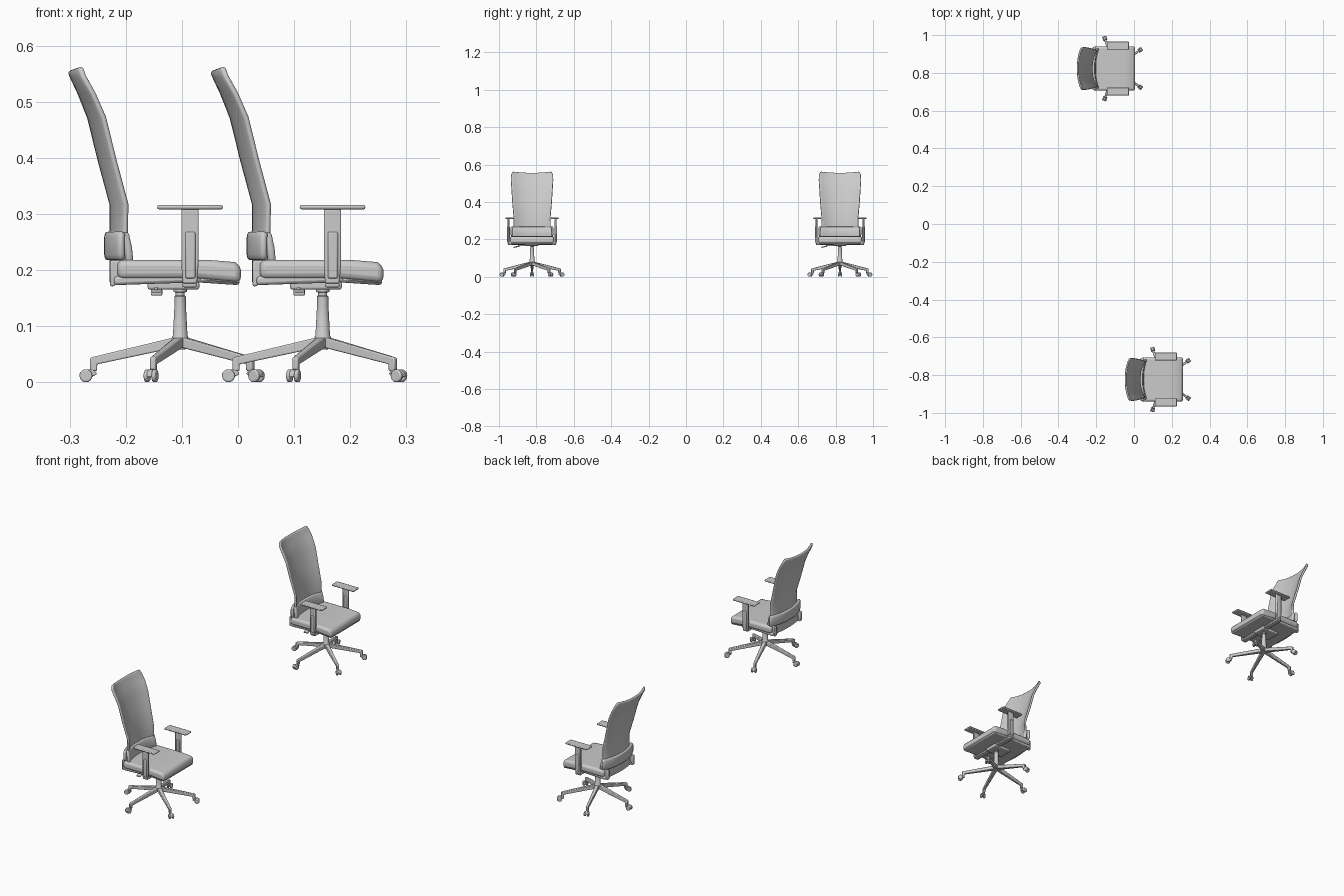
import bpy, bmesh, math
from mathutils import Vector, Matrix

if "Cube" in bpy.data.objects:
    bpy.data.objects.remove(bpy.data.objects["Cube"])

grey = bpy.data.materials.new("plain grey")
grey.use_nodes = True
grey.diffuse_color = (0.6, 0.6, 0.6, 1)
grey.node_tree.nodes["Principled BSDF"].inputs["Base Color"].default_value = (0.6, 0.6, 0.6, 1)

CENTRES = [(-0.103, 0.823), (0.151, -0.823)]
parts = []


def finish(name, bm, bevel=0, segments=2, solid=0):
    """Turn a bmesh into a smooth-shaded chair part."""
    bmesh.ops.recalc_face_normals(bm, faces=bm.faces)
    me = bpy.data.meshes.new(name)
    bm.to_mesh(me)
    bm.free()
    me.materials.append(grey)
    ob = bpy.data.objects.new(name, me)
    bpy.context.collection.objects.link(ob)
    if solid:
        m = ob.modifiers.new("thickness", 'SOLIDIFY')
        m.thickness, m.offset = solid, 0
    if bevel:
        m = ob.modifiers.new("round", 'BEVEL')
        m.width, m.segments = bevel, segments
        m.limit_method, m.angle_limit = 'ANGLE', math.radians(40)
    bpy.ops.object.select_all(action='DESELECT')
    ob.select_set(True)
    bpy.context.view_layer.objects.active = ob
    bpy.ops.object.shade_smooth_by_angle(angle=math.radians(40))
    parts.append(ob)
    return ob


def extrude(name, pts, y0, y1, bevel=0, segments=2):
    """Side outline (x, z) extruded from y0 to y1."""
    bm = bmesh.new()
    f = bm.faces.new([bm.verts.new((x, y0, z)) for x, z in pts])
    r = bmesh.ops.extrude_face_region(bm, geom=[f])
    for v in r["geom"]:
        if isinstance(v, bmesh.types.BMVert):
            v.co.y = y1
    return finish(name, bm, bevel, segments)


def box(name, x0, x1, y0, y1, z0, z1, bevel=0, segments=2):
    return extrude(name, [(x0, z0), (x1, z0), (x1, z1), (x0, z1)], y0, y1, bevel, segments)


def lathe(name, pts, n=20):
    """Outline (radius, z) spun around the upright axis."""
    bm = bmesh.new()
    vs = [bm.verts.new((r, 0, z)) for r, z in pts]
    es = [bm.edges.new(p) for p in zip(vs, vs[1:])]
    bmesh.ops.spin(bm, geom=vs + es, axis=(0, 0, 1), cent=(0, 0, 0),
                   steps=n, angle=2 * math.pi)
    bmesh.ops.remove_doubles(bm, verts=bm.verts, dist=0.0001)
    return finish(name, bm)


def curved_panel(name, rows, solid, bevel, corner=0, cols=16):
    """Rows of (z, rear x, forward wrap, half width) bent around the sitter."""
    bm = bmesh.new()
    grid = []
    for i, (z, x, wrap, half) in enumerate(rows):
        line = []
        for c in range(cols + 1):
            t = 2 * c / cols - 1
            lift = corner * t * t if i == len(rows) - 1 else 0
            line.append(bm.verts.new((x + wrap * abs(t) ** 2.4, half * t, z + lift)))
        grid.append(line)
    for a, b in zip(grid, grid[1:]):
        for c in range(cols):
            bm.faces.new((a[c], a[c + 1], b[c + 1], b[c]))
    return finish(name, bm, bevel, 2, solid)


# Seat: cushion and the thin pan below it
extrude("seat_cushion", [(-0.112, 0.184), (0.03, 0.184), (0.108, 0.177), (0.109, 0.205),
                         (0.098, 0.214), (0.05, 0.218), (-0.112, 0.218)],
        -0.117, 0.117, 0.011, 3)
extrude("seat_pan", [(-0.118, 0.173), (-0.06, 0.175), (0.03, 0.178), (0.105, 0.173),
                     (0.107, 0.183), (0.03, 0.189), (-0.118, 0.189)],
        -0.112, 0.112, 0.006)

# Backrest: leaning panel, wrapped forward at its sides
curved_panel("backrest", [(0.176, -0.121, 0.012, 0.100), (0.214, -0.121, 0.024, 0.100),
                          (0.317, -0.121, 0.026, 0.098), (0.395, -0.142, 0.026, 0.105),
                          (0.472, -0.161, 0.026, 0.110), (0.515, -0.178, 0.024, 0.113),
                          (0.545, -0.192, 0.021, 0.112), (0.555, -0.196, 0.019, 0.104)],
             0.010, 0.004, 0.007)

# Lumbar support: outer band and inner pad
curved_panel("lumbar_band", [(0.218, -0.127, 0.026, 0.110), (0.228, -0.129, 0.026, 0.115),
                             (0.258, -0.129, 0.026, 0.115), (0.268, -0.127, 0.026, 0.110)],
             0.013, 0.005)
curved_panel("lumbar_pad", [(0.212, -0.106, 0.018, 0.106), (0.240, -0.108, 0.017, 0.106),
                            (0.267, -0.113, 0.016, 0.104)], 0.014, 0.005)

# Brackets joining seat and back
for s, side in ((1, "left"), (-1, "right")):
    extrude(side + "_back_bracket", [(-0.125, 0.171), (-0.117, 0.171), (-0.092, 0.205),
                                     (-0.098, 0.217), (-0.125, 0.217)],
            s * 0.088, s * 0.104, 0.003)

    # Armrest: pad, sleeve, inner post and the bar under the seat
    box(side + "_arm_pad", -0.041, 0.076, s * 0.100, s * 0.143, 0.308, 0.316, 0.0035)
    extrude(side + "_arm_post", [(0.004, 0.176), (0.030, 0.176), (0.033, 0.215),
                                 (0.033, 0.309), (0.002, 0.309), (0.002, 0.215)],
            s * 0.121, s * 0.131, 0.003)
    box(side + "_arm_sleeve", 0.009, 0.027, s * 0.119, s * 0.134, 0.185, 0.268, 0.003)
    box(side + "_arm_bar", 0.004, 0.030, s * 0.03, s * 0.129, 0.169, 0.178, 0.003)

# Tilt mechanism and lever
box("tilt_mechanism", -0.058, 0.034, -0.035, 0.035, 0.165, 0.180, 0.004)
box("lever_rod", -0.046, -0.040, -0.075, -0.03, 0.164, 0.170, 0.001)
lever = box("lever_paddle", -0.052, -0.032, -0.100, -0.066, -0.003, 0.003, 0.002)
lever.data.transform(Matrix.Translation((0, -0.066, 0.164))
                     @ Matrix.Rotation(math.radians(12), 4, 'X')
                     @ Matrix.Translation((0, 0.066, 0)))

# Gas column with its hub
lathe("column", [(0, 0.058), (0.009, 0.058), (0.009, 0.062), (0.014, 0.064), (0.015, 0.080),
                 (0.013, 0.083), (0.010, 0.140), (0.010, 0.153), (0.008, 0.155),
                 (0.008, 0.160), (0.012, 0.161), (0.012, 0.170), (0, 0.170)])

# Five-armed base with twin-wheel casters
for i in range(5):
    turn = Matrix.Rotation(math.radians(180 + 72 * i), 4, 'Z')
    n = "_" + str(i + 1)
    leg = extrude("base_arm" + n, [(0.006, 0.062), (0.148, 0.032), (0.148, 0.020), (0.161, 0.020),
                                   (0.161, 0.043), (0.156, 0.045), (0.006, 0.081)],
                  -0.008, 0.008, 0.0025)
    for v in leg.data.vertices:
        v.co.y *= 1.15 - 3 * v.co.x
    leg.data.transform(turn)
    hood = extrude("caster_hood" + n, [(0.148, 0.015), (0.158, 0.009), (0.180, 0.009),
                                       (0.179, 0.017), (0.172, 0.0225), (0.155, 0.0235)],
                   -0.005, 0.005, 0.002)
    hood.data.transform(turn)
    for s, side in ((1, "a"), (-1, "b")):
        bm = bmesh.new()
        bmesh.ops.create_cone(bm, cap_ends=True, segments=16, radius1=0.0115, radius2=0.0115,
                              depth=0.008,
                              matrix=Matrix.Translation((0.168, s * 0.0072, 0.0115))
                              @ Matrix.Rotation(math.pi / 2, 4, 'X'))
        bm.transform(turn)
        finish("caster_wheel" + n + side, bm, 0.0025)

# Place both chairs
for ob in list(parts):
    twin = ob.copy()
    bpy.context.collection.objects.link(twin)
    twin.name = "second_" + ob.name
    ob.name = "first_" + ob.name
    for o, (x, y) in zip((ob, twin), CENTRES):
        o.location = Vector((x, y, 0))
